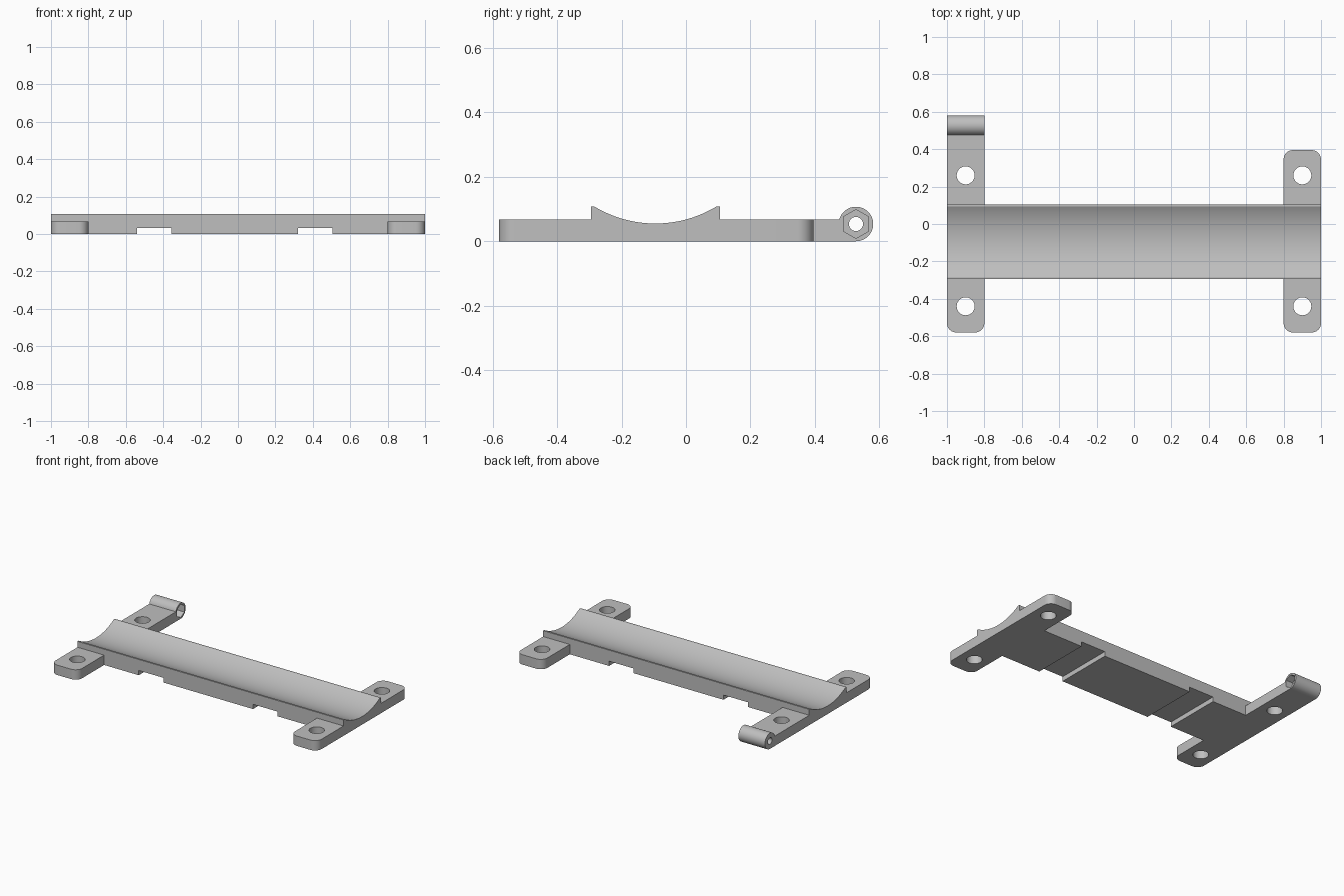
import bpy
import bmesh
from math import sin, cos, asin, pi, radians

if "Cube" in bpy.data.objects:
    bpy.data.objects.remove(bpy.data.objects["Cube"], do_unlink=True)

GREY = bpy.data.materials.new("plain grey")
GREY.use_nodes = True
colour = (0.52, 0.52, 0.52, 1)
GREY.diffuse_color = colour
GREY.node_tree.nodes["Principled BSDF"].inputs["Base Color"].default_value = colour

# Main dimensions
BAR_FRONT, BAR_BACK, BAR_TOP = -0.295, 0.105, 0.107
EAR_TOP, EAR_WIDTH = 0.067, 0.2
HINGE_Y, HINGE_R = 0.527, 0.0535


def arc(cx, cy, r, start, end, steps):
    """Points along an arc, angles in radians."""
    angles = [start + (end - start) * i / steps for i in range(steps + 1)]
    return [(cx + r * cos(a), cy + r * sin(a)) for a in angles]


def prism(name, points, axis, low, high):
    """Extrude a closed profile along x (profile is y, z) or z (profile is x, y)."""
    bm = bmesh.new()

    def place(p, t):
        return (t, p[0], p[1]) if axis == "x" else (p[0], p[1], t)

    a = [bm.verts.new(place(p, low)) for p in points]
    b = [bm.verts.new(place(p, high)) for p in points]
    bm.faces.new(a)
    bm.faces.new(b)
    for i in range(len(a)):
        j = (i + 1) % len(a)
        bm.faces.new((a[i], a[j], b[j], b[i]))
    bmesh.ops.recalc_face_normals(bm, faces=bm.faces)
    mesh = bpy.data.meshes.new(name)
    bm.to_mesh(mesh)
    bm.free()
    mesh.materials.append(GREY)
    obj = bpy.data.objects.new(name, mesh)
    bpy.context.collection.objects.link(obj)
    return obj


def disc(cx, cy, r, sides=48, turn=0.0):
    return arc(cx, cy, r, turn, turn + 2 * pi, sides)[:-1]


def finish(obj, cutters):
    """Cut the openings, then smooth the curved walls."""
    bpy.ops.object.select_all(action="DESELECT")
    bpy.context.view_layer.objects.active = obj
    obj.select_set(True)
    for cutter in cutters:
        cutter.hide_render = True
        mod = obj.modifiers.new("cut", "BOOLEAN")
        mod.operation = "DIFFERENCE"
        mod.solver = "EXACT"
        mod.object = cutter
        bpy.ops.object.modifier_apply(modifier=mod.name)
        bpy.data.objects.remove(cutter, do_unlink=True)
    bpy.ops.object.shade_smooth_by_angle(angle=radians(30))


def screw_hole(x, y):
    return prism("hole_cutter", disc(x, y, 0.048), "z", -0.1, 0.2)


# Cradle bar: a hollowed channel on top, two strap slots underneath
mid = (BAR_FRONT + BAR_BACK) / 2
half, depth = 0.188, 0.052
radius = (half ** 2 + depth ** 2) / (2 * depth)
spread = asin(half / radius)
channel = arc(mid, BAR_TOP - depth + radius, radius,
              -pi / 2 + spread, -pi / 2 - spread, 40)
bar = prism("cradle_bar",
            [(BAR_FRONT, 0), (BAR_BACK, 0), (BAR_BACK, BAR_TOP)]
            + channel + [(BAR_FRONT, BAR_TOP)], "x", -1, 1)
slots = []
for left, right in ((-0.54, -0.355), (0.32, 0.505)):
    outline = [(left, -0.5), (right, -0.5), (right, 0.5), (left, 0.5)]
    slots.append(prism("slot_cutter", outline, "z", -0.1, 0.032))
finish(bar, slots)


# Mounting ears with rounded outer corners
def ear(name, x, root, tip, hole_y):
    r = 0.05
    out = 1 if tip > root else -1
    w = EAR_WIDTH / 2
    ends = (arc(x + w - r, tip - out * r, r, 0, out * pi / 2, 10)
            + arc(x - w + r, tip - out * r, r, out * pi / 2, out * pi, 10))
    obj = prism(name, [(x + w, root)] + ends + [(x - w, root)], "z", 0, EAR_TOP)
    finish(obj, [screw_hole(x, hole_y)])


ear("front_right_ear", -0.9, BAR_FRONT, -0.58, -0.44)
ear("front_left_ear", 0.9, BAR_FRONT, -0.58, -0.44)
ear("back_left_ear", 0.9, BAR_BACK, 0.395, 0.26)

# Hinge arm: ear ending in a barrel, with a bore and a hexagonal nut pocket
meet = pi - asin((EAR_TOP - HINGE_R) / HINGE_R)
barrel = arc(HINGE_Y, HINGE_R, HINGE_R, -pi / 2, meet, 40)
arm = prism("hinge_arm", [(BAR_BACK, 0)] + barrel + [(BAR_BACK, EAR_TOP)],
            "x", -1, -0.8)
bore = prism("bore_cutter", disc(HINGE_Y, HINGE_R, 0.022, 32), "x", -1.1, -0.7)
pocket = prism("nut_cutter", disc(HINGE_Y, HINGE_R, 0.0447, 6, pi / 2),
               "x", -0.85, -0.7)
finish(arm, [screw_hole(-0.9, 0.26), bore, pocket])
